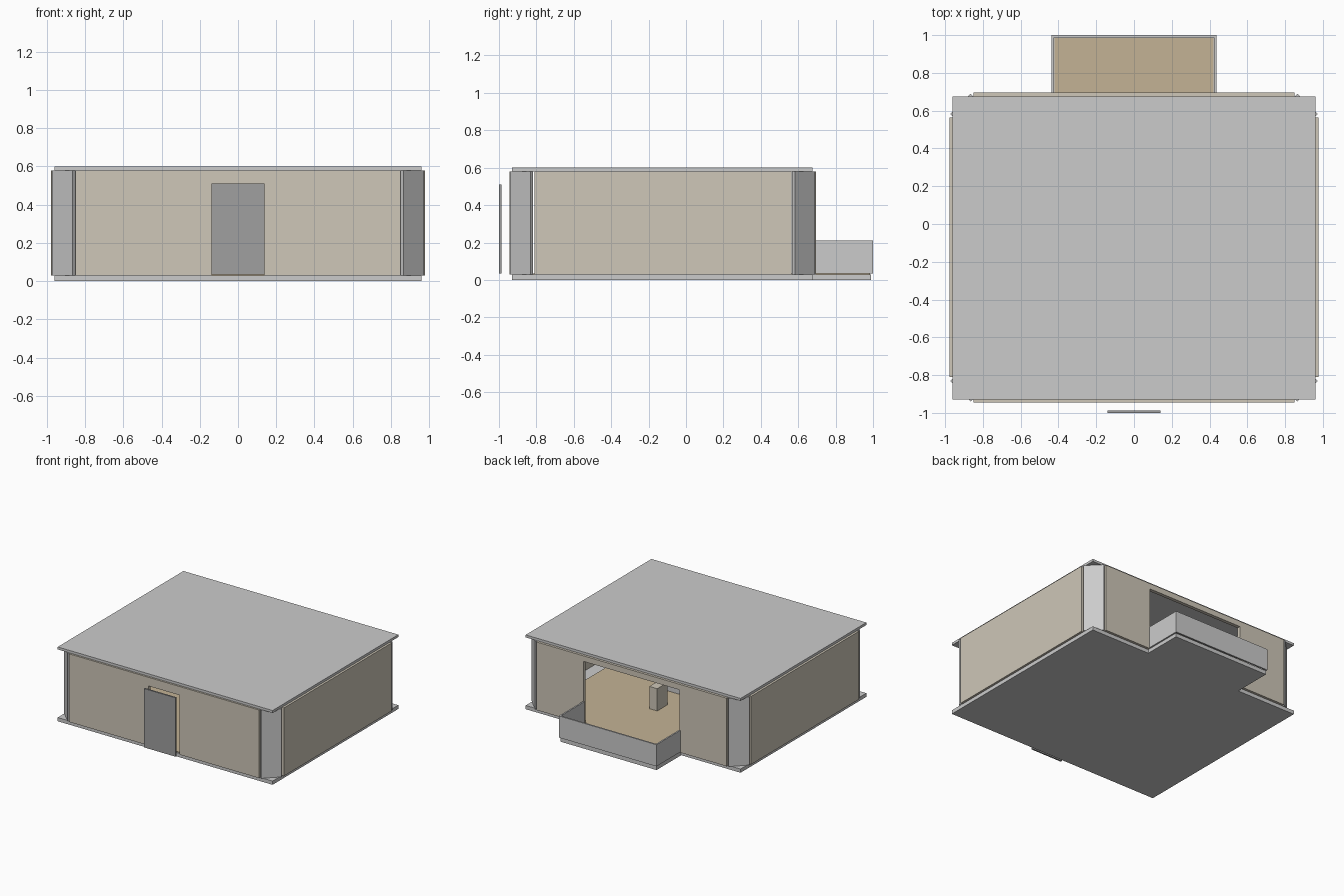
import bpy, bmesh
from mathutils import Vector

cube = bpy.data.objects.get("Cube")
if cube:
    bpy.data.objects.remove(cube, do_unlink=True)


def material(name, rgb):
    m = bpy.data.materials.new(name)
    m.use_nodes = True
    m.diffuse_color = (*rgb, 1)
    m.node_tree.nodes["Principled BSDF"].inputs["Base Color"].default_value = (*rgb, 1)
    return m


def prism(name, outline, low, high, axis="z", mat=None):
    """Extrude a flat outline between two levels along z (plan) or y (elevation)."""
    def place(p, level):
        return Vector((p[0], p[1], level)) if axis == "z" else Vector((p[0], level, p[1]))
    bm = bmesh.new()
    face = bm.faces.new([bm.verts.new(place(p, low)) for p in outline])
    moved = bmesh.ops.extrude_face_region(bm, geom=[face])["geom"]
    verts = [g for g in moved if isinstance(g, bmesh.types.BMVert)]
    bmesh.ops.translate(bm, verts=verts, vec=place((0, 0), high - low))
    bmesh.ops.recalc_face_normals(bm, faces=bm.faces)
    mesh = bpy.data.meshes.new(name)
    bm.to_mesh(mesh)
    bm.free()
    obj = bpy.data.objects.new(name, mesh)
    bpy.context.collection.objects.link(obj)
    if mat:
        mesh.materials.append(mat)
    return obj


def rect(x0, x1, y0, y1):
    return [(x0, y0), (x1, y0), (x1, y1), (x0, y1)]


def arch(half, bottom, top, gap, gap_top):
    """Wall or parapet outline with a centred opening along the bottom edge."""
    return [(-half, bottom), (-gap, bottom), (-gap, gap_top), (gap, gap_top),
            (gap, bottom), (half, bottom), (half, top), (-half, top)]


wall_mat = material("warm_plaster", (0.62, 0.57, 0.48))
floor_mat = material("tan_floor", (0.55, 0.45, 0.30))
door_mat = material("dark_door", (0.35, 0.35, 0.35))

W, FRONT, BACK = 0.96, -0.93, 0.675      # slab extents
FLOOR, CEIL = 0.03, 0.58                 # slab levels
BALCONY, MID = 0.43, -0.125              # balcony half width, wall centre in y
FINISH = FLOOR + 0.005

# Floor slab with balcony tongue, floor finish and roof
prism("floor_slab", [(-W, FRONT), (W, FRONT), (W, BACK), (BALCONY, BACK), (BALCONY, 0.99),
                     (-BALCONY, 0.99), (-BALCONY, BACK), (-W, BACK)], 0, FLOOR)
prism("room_floor", rect(-0.85, 0.85, -0.92, 0.67), FLOOR, FINISH, mat=floor_mat)
prism("balcony_floor", rect(-0.42, 0.42, 0.67, 0.985), FLOOR, FINISH, mat=floor_mat)
prism("roof_slab", rect(-W, W, FRONT, BACK), CEIL, 0.6)

# Front wall with doorway, back wall with balcony opening
prism("front_wall", arch(0.85, FLOOR, CEIL, 0.14, 0.51), -0.945, -0.917, "y", wall_mat)
prism("back_wall", arch(0.85, FLOOR, CEIL, BALCONY, 0.535), 0.667, 0.695, "y", wall_mat)

# Side walls and diagonal corner panels
for sx, side in ((1, "left"), (-1, "right")):
    prism(side + "_wall", rect(sx * 0.95, sx * 0.978, -0.81, 0.565), FLOOR, CEIL, mat=wall_mat)
    for sy, end in ((-1, "front"), (1, "back")):
        plan = [(0.865, 0.815), (0.973, 0.707), (0.958, 0.692), (0.85, 0.80)]
        prism(f"{end}_{side}_corner_panel",
              [(sx * x, MID + sy * y) for x, y in plan], FLOOR, CEIL)

# Detached door panel in front of the doorway
prism("door", rect(-0.14, 0.14, -1.0, -0.987), FINISH, 0.51, mat=door_mat)

# Balcony parapet, open towards the room
prism("balcony_parapet", arch(0.436, 0.69, 1.0, 0.424, 0.988), FINISH, 0.21)

# Furniture
prism("stool", rect(0.11, 0.18, 0.08, 0.21), FINISH, 0.215, mat=wall_mat)
prism("low_table", rect(-0.15, 0.33, -0.42, -0.12), FINISH, 0.16)
